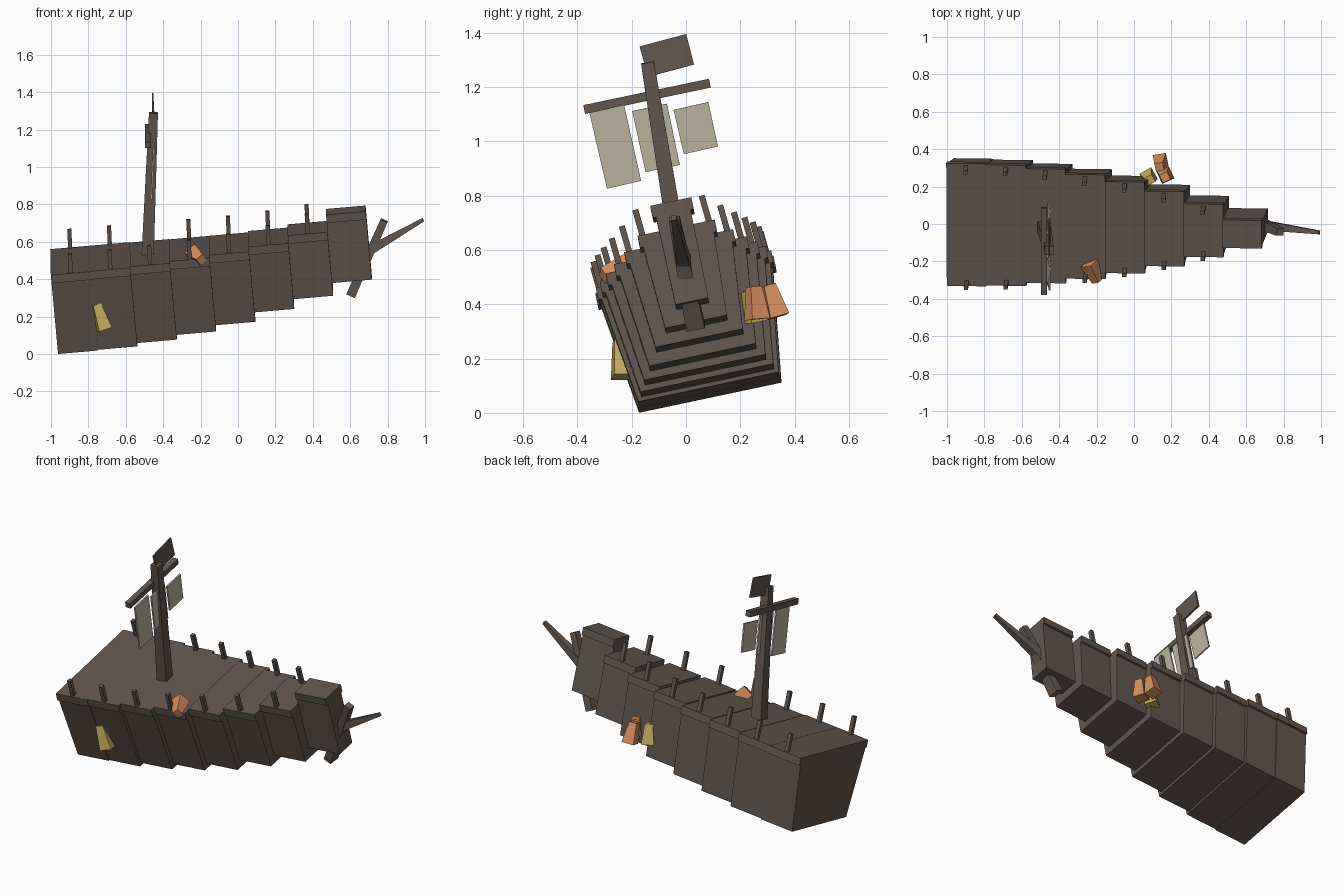
import bpy
import bmesh
from math import radians, cos, sin
from mathutils import Matrix, Vector

cube = bpy.data.objects.get("Cube")
if cube:
    bpy.data.objects.remove(cube, do_unlink=True)


def material(name, rgb):
    m = bpy.data.materials.new(name)
    m.use_nodes = True
    colour = (*rgb, 1.0)
    m.diffuse_color = colour
    bsdf = next(n for n in m.node_tree.nodes if n.type == 'BSDF_PRINCIPLED')
    bsdf.inputs["Base Color"].default_value = colour
    bsdf.inputs["Roughness"].default_value = 0.9
    return m


WOOD = material("weathered_wood", (0.125, 0.095, 0.078))
CLOTH = material("faded_cloth", (0.50, 0.46, 0.35))
COPPER = material("copper_orange", (0.68, 0.27, 0.11))
BRASS = material("brass_yellow", (0.58, 0.42, 0.11))


def block(name, bottom, top, mat):
    """Six-sided solid between two four-point loops."""
    bm = bmesh.new()
    a = [bm.verts.new(p) for p in bottom]
    b = [bm.verts.new(p) for p in top]
    bm.faces.new(a[::-1])
    bm.faces.new(b)
    for i in range(4):
        j = (i + 1) % 4
        bm.faces.new((a[i], a[j], b[j], b[i]))
    bmesh.ops.recalc_face_normals(bm, faces=bm.faces)
    mesh = bpy.data.meshes.new(name)
    bm.to_mesh(mesh)
    bm.free()
    mesh.materials.append(mat)
    ob = bpy.data.objects.new(name, mesh)
    bpy.context.collection.objects.link(ob)
    return ob


def beam(name, start, end, size0, size1, mat, spin=0):
    """Tapered bar from start to end; sizes are (across, along y)."""
    start, end = Vector(start), Vector(end)
    d = (end - start).normalized()
    ref = Vector((1, 0, 0)) if abs(d.y) > 0.8 else Vector((0, 1, 0))
    v = (ref - d * ref.dot(d)).normalized()
    u = v.cross(d)
    t = radians(spin)
    u, v = u * cos(t) + v * sin(t), v * cos(t) - u * sin(t)
    corners = ((-1, -1), (1, -1), (1, 1), (-1, 1))

    def ring(c, s):
        return [c + u * (i * s[0] / 2) + v * (j * s[1] / 2) for i, j in corners]

    return block(name, ring(start, size0), ring(end, size1), mat)


# Listing attitude of the hull: roll, pitch, slight yaw
TILT = (Matrix.Translation((0, 0.085, 0.098))
        @ Matrix.Rotation(radians(-0.8), 4, 'Z')
        @ Matrix.Rotation(radians(-5), 4, 'Y')
        @ Matrix.Rotation(radians(12), 4, 'X'))


def level(x0, x1, half, z):
    return [TILT @ Vector(p) for p in
            ((x0, -half, z), (x1, -half, z), (x1, half, z), (x0, half, z))]


# Hull sections from stern to bow: half width, keel height, deck height
SECTIONS = [
    (0.335, 0.043, 0.490), (0.330, 0.046, 0.491), (0.312, 0.061, 0.493),
    (0.285, 0.082, 0.497), (0.250, 0.110, 0.505), (0.205, 0.154, 0.522),
    (0.145, 0.197, 0.552), (0.077, 0.255, 0.632),
]
STERN, STEP, CAP = -0.963, 0.213, 0.045
for k, (half, keel, deck) in enumerate(SECTIONS):
    x0 = STERN + STEP * k
    x1 = x0 + STEP
    block(f"hull_section_{k}", level(x0, x1, half * 0.8, keel),
          level(x0, x1, half - 0.012, deck - CAP), WOOD)
    block(f"deck_cap_{k}", level(x0, x1, half, deck - CAP),
          level(x0, x1, half, deck), WOOD)
    # Rail posts on both edges, except on the bow
    if k < len(SECTIONS) - 1:
        xm = x0 + STEP / 2
        for side, label in ((-1, "right"), (1, "left")):
            y = side * (half - 0.02)
            beam(f"rail_post_{label}_{k}", TILT @ Vector((xm, y, deck - 0.01)),
                 TILT @ Vector((xm + 0.005, y - 0.008, deck + 0.105)),
                 (0.022, 0.022), (0.022, 0.022), WOOD)

# Mast, yard and flag
beam("mast", (-0.484, -0.012, 0.50), (-0.452, -0.142, 1.29),
     (0.066, 0.066), (0.048, 0.048), WOOD)
beam("yard", (-0.482, -0.375, 1.117), (-0.482, 0.088, 1.214),
     (0.033, 0.033), (0.033, 0.033), WOOD)
beam("flag", (-0.452, -0.055, 1.26), (-0.456, -0.085, 1.372),
     (0.012, 0.175), (0.008, 0.178), WOOD)

# Torn sail strips hanging from the yard
STRIPS = [(-0.292, 1.12, -0.228, 0.84), (-0.134, 1.125, -0.086, 0.90),
          (0.018, 1.13, 0.055, 0.967)]
for i, (y0, z0, y1, z1) in enumerate(STRIPS):
    lean = 0.045
    beam(f"sail_strip_{i}", (-0.45, y0, z0), (-0.45 - (z0 - z1) * lean, y1, z1),
         (0.009, 0.131), (0.009, 0.129), CLOTH)

# Bowsprit and raked stem post
beam("bowsprit", (0.67, -0.004, 0.535), (0.99, -0.045, 0.718),
     (0.055, 0.055), (0.02, 0.02), WOOD)
beam("stem_post", (0.604, 0.035, 0.315), (0.782, -0.043, 0.715),
     (0.05, 0.07), (0.04, 0.04), WOOD)

# Flared buckets stuck to the hull: top point, bottom point, spin
BUCKETS = [
    ("side_bucket_right", (-0.757, -0.245, 0.265), (-0.714, -0.235, 0.132), 10, BRASS),
    ("side_bucket_left", (0.085, 0.235, 0.45), (0.078, 0.255, 0.335), 30, BRASS),
    ("outer_bucket_left", (0.135, 0.305, 0.47), (0.142, 0.34, 0.355), 10, COPPER),
    ("inner_bucket_left", (0.165, 0.25, 0.465), (0.168, 0.262, 0.345), 25, COPPER),
    ("deck_bucket", (-0.195, -0.305, 0.505), (-0.24, -0.21, 0.54), 35, COPPER),
]
for name, top, bottom, spin, mat in BUCKETS:
    beam(name, bottom, top, (0.072, 0.072), (0.045, 0.045), mat, spin)
